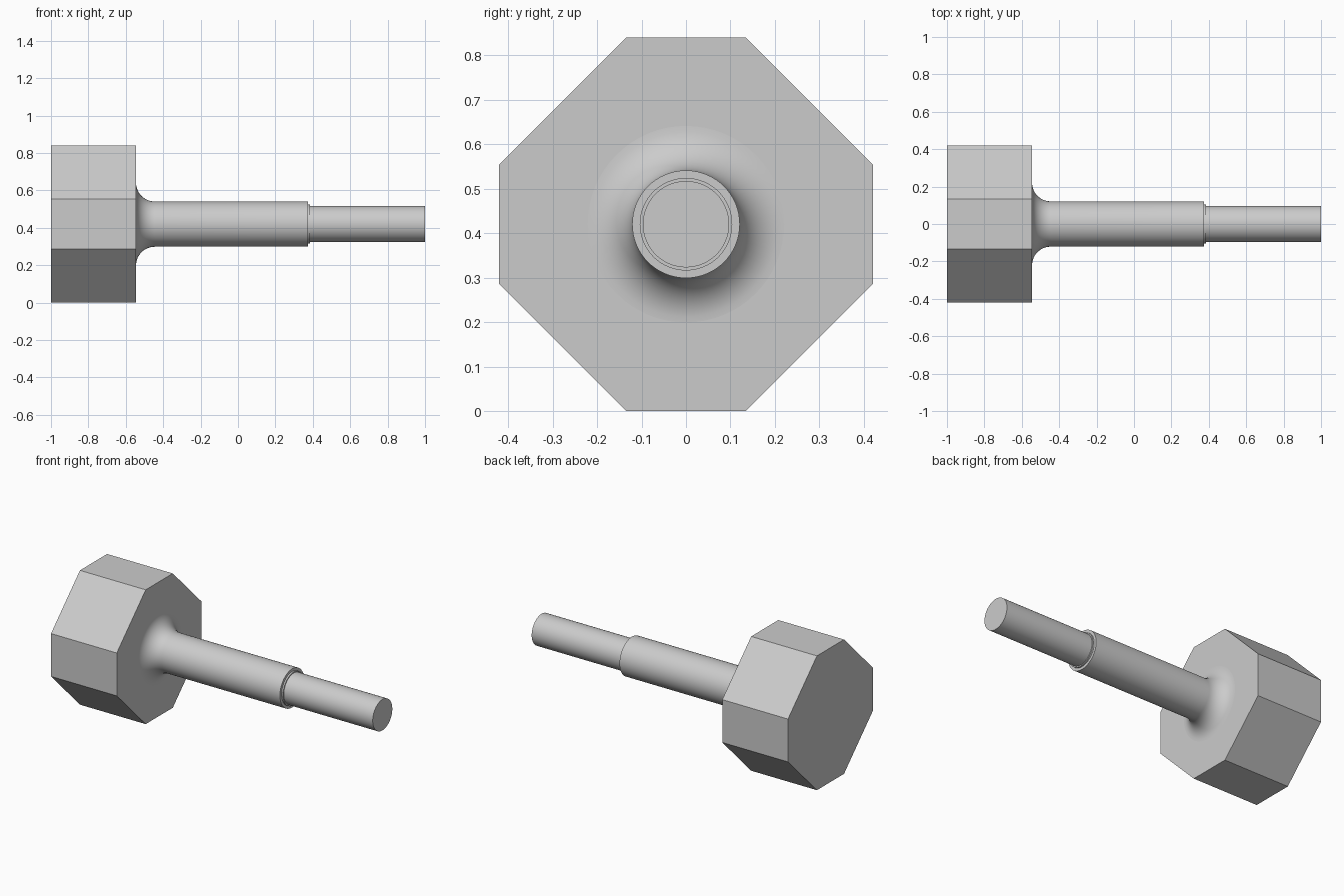
import bpy
import bmesh
import math
from mathutils import Matrix, Vector

cube = bpy.data.objects.get("Cube")
if cube:
    bpy.data.objects.remove(cube, do_unlink=True)

CENTRE = 0.42   # height of the long axis
CORNER = 0.134  # half width of the straight octagon sides

grey = bpy.data.materials.new("light_grey")
grey.use_nodes = True
colour = (0.6, 0.6, 0.6, 1)
grey.diffuse_color = colour
grey.node_tree.nodes["Principled BSDF"].inputs["Base Color"].default_value = colour


def finish(bm, name):
    bmesh.ops.recalc_face_normals(bm, faces=bm.faces)
    mesh = bpy.data.meshes.new(name)
    bm.to_mesh(mesh)
    bm.free()
    mesh.materials.append(grey)
    obj = bpy.data.objects.new(name, mesh)
    bpy.context.collection.objects.link(obj)
    return obj


# Octagonal head, extruded along x
bm = bmesh.new()
corners = []
for quarter in range(4):
    turn = Matrix.Rotation(quarter * math.pi / 2, 3, "X")
    for y, z in ((CENTRE, -CORNER), (CENTRE, CORNER)):
        corners.append(turn @ Vector((-1, y, z)) + Vector((0, 0, CENTRE)))
cap = bm.faces.new([bm.verts.new(c) for c in corners])
side = bmesh.ops.extrude_face_region(bm, geom=[cap], use_keep_orig=True)
moved = [v for v in side["geom"] if isinstance(v, bmesh.types.BMVert)]
bmesh.ops.translate(bm, verts=moved, vec=(0.455, 0, 0))
finish(bm, "octagonal_head")

# Stepped shaft with a flared root, turned around the long axis
FILLET = 0.1
profile = []
for i in range(13):
    a = i / 12 * math.pi / 2
    profile.append((-0.545 + FILLET * (1 - math.cos(a)),
                    0.121 + FILLET * (1 - math.sin(a))))
profile += [(0.375, 0.121), (0.375, 0.104), (0.385, 0.104),
            (0.385, 0.097), (1, 0.097)]

bm = bmesh.new()
SIDES = 64
rings = []
for x, r in profile:
    angles = [2 * math.pi * k / SIDES for k in range(SIDES)]
    rings.append([bm.verts.new((x, r * math.cos(a), CENTRE + r * math.sin(a)))
                  for a in angles])
for a, b in zip(rings, rings[1:]):
    for k in range(SIDES):
        n = (k + 1) % SIDES
        bm.faces.new((a[k], a[n], b[n], b[k]))
bm.faces.new(rings[-1])
shaft = finish(bm, "stepped_shaft")

bpy.ops.object.select_all(action="DESELECT")
shaft.select_set(True)
bpy.context.view_layer.objects.active = shaft
bpy.ops.object.shade_smooth_by_angle(angle=math.radians(30))
